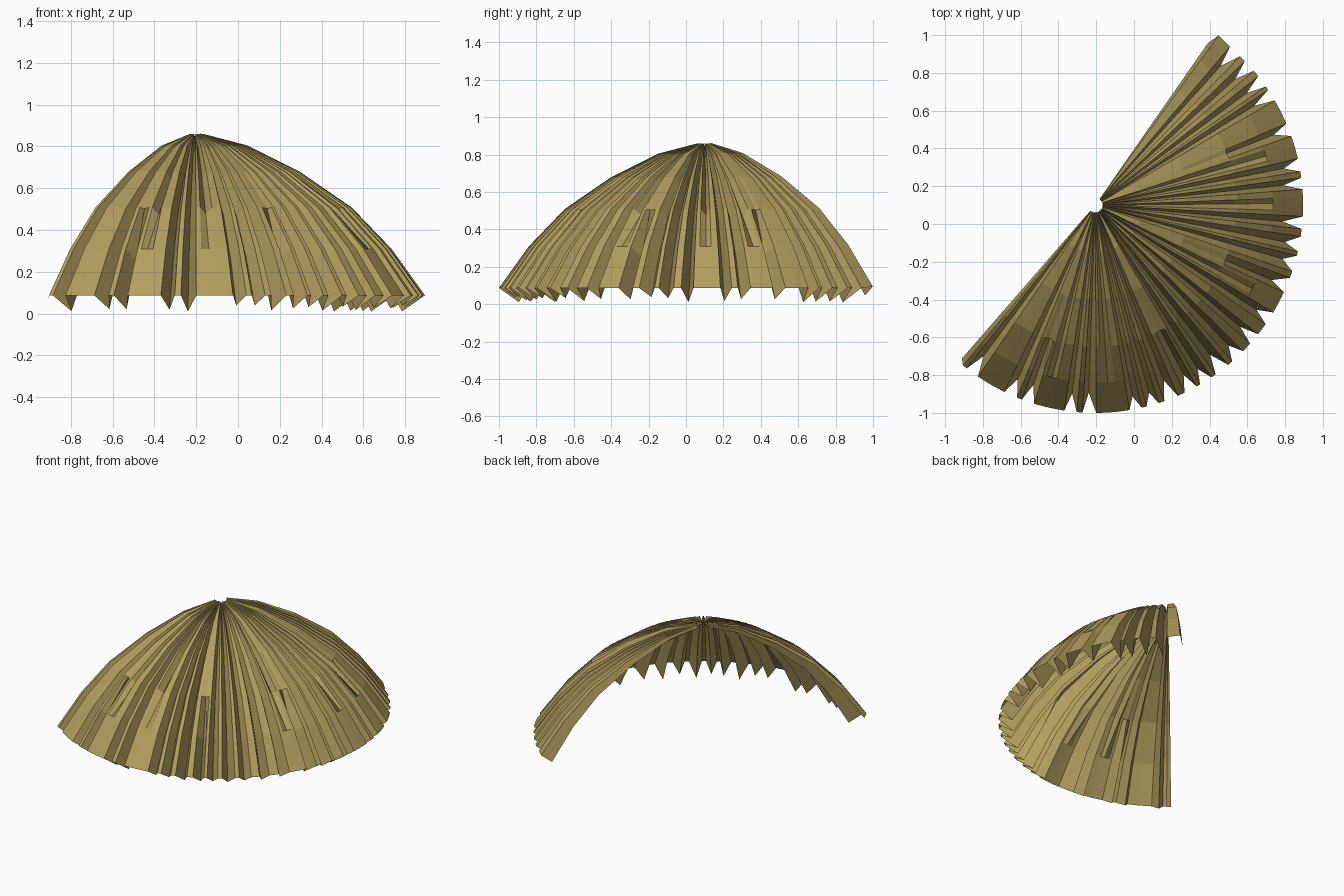
import bpy, bmesh, math, random
from mathutils import Vector

if "Cube" in bpy.data.objects:
    bpy.data.objects.remove(bpy.data.objects["Cube"])

random.seed(11)

# straw colour
straw = bpy.data.materials.new("dry straw")
straw.diffuse_color = (0.45, 0.345, 0.115, 1)
straw.use_nodes = True
straw.node_tree.nodes["Principled BSDF"].inputs["Base Color"].default_value = straw.diffuse_color

CX, CY = -0.205, 0.1                       # axis of the half dome
PROFILE = [(0.04, 0.86), (0.25, 0.805), (0.5, 0.68), (0.75, 0.508), (0.94, 0.31), (1.1, 0.087)]
DEPTH = [0.2, 0.35, 0.55, 0.75, 0.95, 1.15]   # fold depth along the profile
START, END = -131, 54.0                    # sweep in degrees
FULL = [-126.5, -114, -109, -97, -92, -79, -74, -68.6, -62.5, -58, -52.5, -46.5, -40,
        -33, -23, -16, -11, -5, 6, 11, 21.5, 32, 36.5, 42, 48]   # folds reaching the eave
UPPER = [-104, -86, 0.5, 16, -28]          # folds that die out half way down
NO_FADE = [1, 1, 1, 1, 1, 1]
UPPER_FADE = [1, 1, 1, 0.7, 0, 0]
LOWER_FADE = [0, 0, 0, 0.1, 1, 1]


def inward(i):
    """Unit vector (radial, z) pointing into the dome at profile point i."""
    a = Vector(PROFILE[max(i - 1, 0)])
    b = Vector(PROFILE[min(i + 1, len(PROFILE) - 1)])
    d = (b - a).normalized()
    return Vector((d.y, -d.x))


def column(bm, angle, depth=0.0, fade=NO_FADE):
    """One line of vertices from the crown to the eave."""
    a = math.radians(angle)
    verts = []
    for i, p in enumerate(PROFILE):
        q = Vector(p) + inward(i) * depth * DEPTH[i] * fade[i]
        verts.append(bm.verts.new((CX + q.x * math.cos(a), CY + q.x * math.sin(a), max(q.y, 0.0))))
    return verts


# list the folds in order round the dome
folds = []
for n, f in enumerate(FULL):
    folds.append((f, LOWER_FADE if n % 6 == 2 else NO_FADE))
folds += [(f, UPPER_FADE) for f in UPPER]
folds.sort()

bm = bmesh.new()
# turned-in front end
columns = [column(bm, START, 0.025)]
edge = START + 1.5                         # where the current rib begins
for n, (f, fade) in enumerate(folds):
    before = f - (folds[n - 1][0] if n else START)
    after = (folds[n + 1][0] if n + 1 < len(folds) else END + 1.5) - f
    left = f - min(random.uniform(1.5, 2.6), before * 0.38)
    right = f + min(random.uniform(1.5, 2.6), after * 0.38)
    # rib between folds, kept round by extra columns
    steps = max(1, round((left - edge) / 4))
    for k in range(steps + 1):
        columns.append(column(bm, edge + (left - edge) * k / steps))
    # V-shaped fold
    columns.append(column(bm, f, random.uniform(0.07, 0.115), fade))
    edge = right
# last rib and turned-in back end
columns.append(column(bm, edge))
columns.append(column(bm, END, -0.012))
columns.append(column(bm, END + 1.2, 0.06))

for c, d in zip(columns, columns[1:]):
    for i in range(len(PROFILE) - 1):
        bm.faces.new((c[i], c[i + 1], d[i + 1], d[i]))

mesh = bpy.data.meshes.new("thatch_half_dome")
bm.to_mesh(mesh)
bm.free()
mesh.materials.append(straw)
roof = bpy.data.objects.new("thatch_half_dome", mesh)
bpy.context.collection.objects.link(roof)
